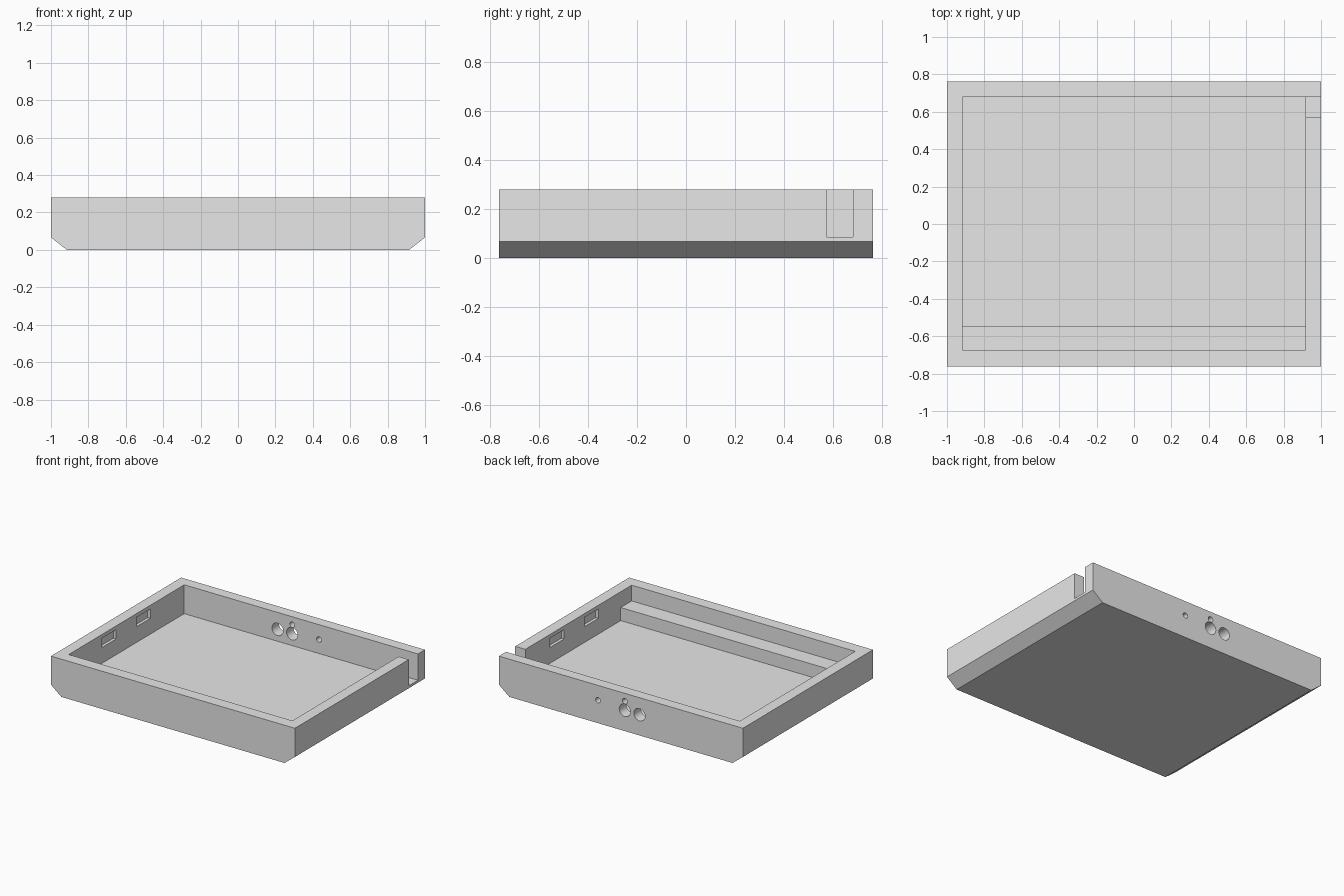
import bpy, bmesh, math
from mathutils import Vector, Matrix

if "Cube" in bpy.data.objects:
    bpy.data.objects.remove(bpy.data.objects["Cube"])

grey = bpy.data.materials.new("light_grey")
grey.diffuse_color = (0.8, 0.8, 0.8, 1)
grey.use_nodes = True
grey.node_tree.nodes["Principled BSDF"].inputs["Base Color"].default_value = grey.diffuse_color

HX, HY, H = 1.0, 0.762, 0.28      # outer half sizes and height
IX, IY0, IY1 = 0.917, -0.673, 0.68  # inner walls
FLOOR, SHELF = 0.066, 0.163


def prism(name, points, extrude):
    """Extrude a closed 3D outline along a vector."""
    bm = bmesh.new()
    face = bm.faces.new([bm.verts.new(p) for p in points])
    new = bmesh.ops.extrude_face_region(bm, geom=[face])["geom"]
    bmesh.ops.translate(bm, vec=Vector(extrude),
                        verts=[v for v in new if isinstance(v, bmesh.types.BMVert)])
    bmesh.ops.recalc_face_normals(bm, faces=bm.faces)
    mesh = bpy.data.meshes.new(name)
    bm.to_mesh(mesh)
    bm.free()
    mesh.materials.append(grey)
    ob = bpy.data.objects.new(name, mesh)
    bpy.context.collection.objects.link(ob)
    return ob


def box(name, x0, x1, y0, y1, z0, z1):
    return prism(name, [(x0, y0, z0), (x1, y0, z0), (x1, y1, z0), (x0, y1, z0)],
                 (0, 0, z1 - z0))


# Tray body: profile with both lower side edges bevelled
tray = prism("tray", [(-0.915, -HY, 0), (0.915, -HY, 0), (HX, -HY, 0.067),
                      (HX, -HY, H), (-HX, -HY, H), (-HX, -HY, 0.067)], (0, 2 * HY, 0))

# Cavity, leaving a raised shelf along the front wall
cutters = [prism("cavity_cutter", [(-IX, IY0, SHELF), (-IX, -0.545, SHELF),
                                   (-IX, -0.545, FLOOR), (-IX, IY1, FLOOR),
                                   (-IX, IY1, 0.5), (-IX, IY0, 0.5)], (2 * IX, 0, 0))]

# Cable notch through the right wall
cutters.append(box("notch_cutter", 0.85, 1.1, 0.572, IY1, 0.085, 0.5))

# Shallow clip pockets inside both side walls
for side in (-1, 1):
    for y in (-0.2, 0.2):
        xs = sorted((side * 0.88, side * (IX + 0.022)))
        cutters.append(box("pocket_cutter", *xs, y - 0.082, y + 0.082, 0.183, 0.252))

# Round holes through the back wall
for x, z, r in ((0.188, 0.17, 0.02), (-0.032, 0.222, 0.02),
                (-0.032, 0.154, 0.046), (-0.152, 0.154, 0.046)):
    ring = [(x + r * math.cos(a), 0.6, z + r * math.sin(a))
            for a in (2 * math.pi * i / 32 for i in range(32))]
    cutters.append(prism("hole_cutter", ring, (0, 0.3, 0)))

# Apply the cuts
bpy.context.view_layer.objects.active = tray
for c in cutters:
    mod = tray.modifiers.new("cut", 'BOOLEAN')
    mod.operation, mod.solver, mod.object = 'DIFFERENCE', 'EXACT', c
    bpy.ops.object.modifier_apply(modifier=mod.name)
    bpy.data.objects.remove(c)

tray.select_set(True)
bpy.ops.object.shade_smooth_by_angle(angle=math.radians(30))
